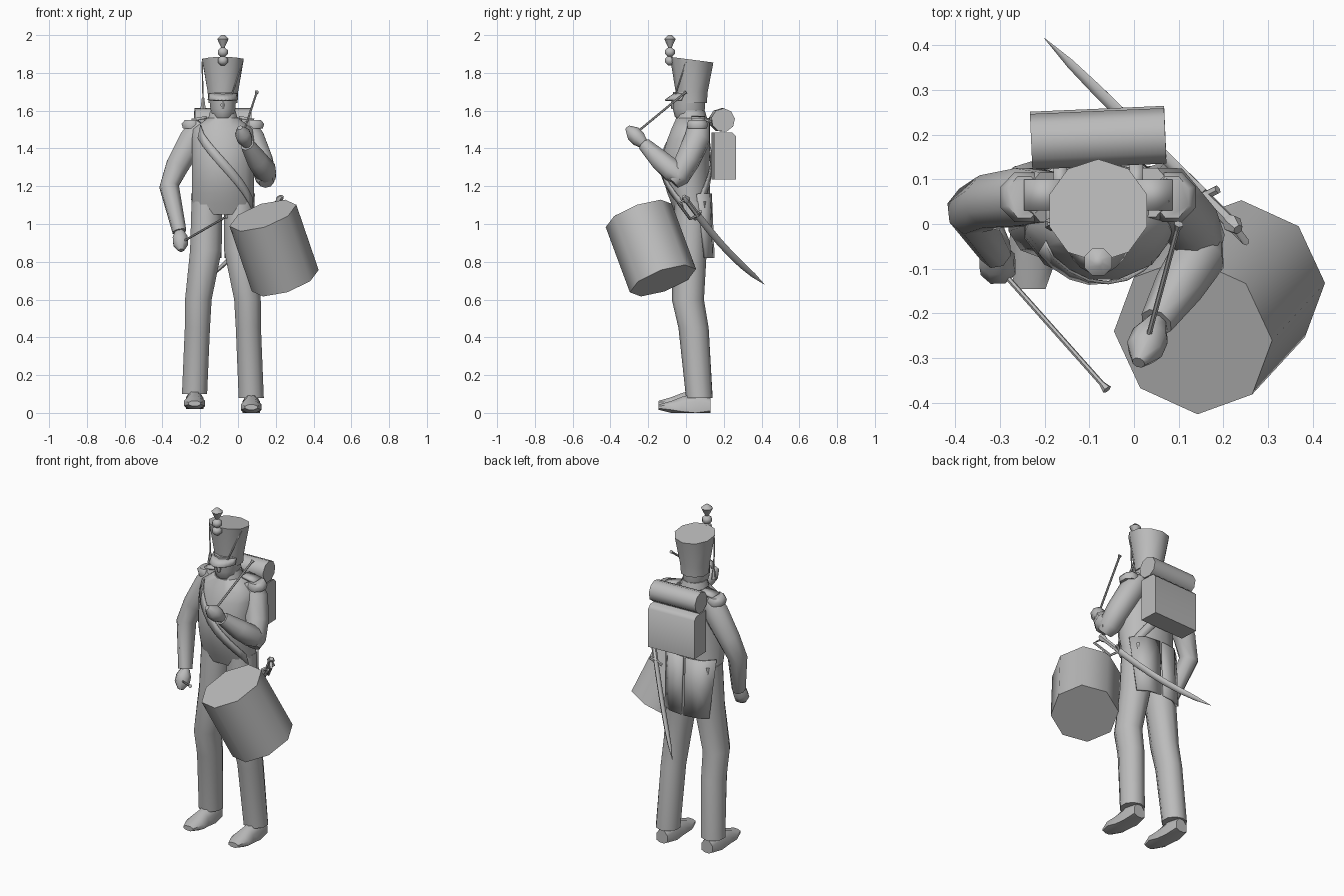
import bpy, bmesh, math
from mathutils import Vector, Matrix

if "Cube" in bpy.data.objects:
    bpy.data.objects.remove(bpy.data.objects["Cube"])

grey = bpy.data.materials.new("plain grey")
grey.use_nodes = True
shade = (0.5, 0.5, 0.5, 1)
grey.diffuse_color = shade
grey.node_tree.nodes["Principled BSDF"].inputs["Base Color"].default_value = shade


def finish(name, bm):
    bmesh.ops.recalc_face_normals(bm, faces=bm.faces)
    mesh = bpy.data.meshes.new(name)
    bm.to_mesh(mesh)
    bm.free()
    part = bpy.data.objects.new(name, mesh)
    bpy.context.collection.objects.link(part)
    mesh.materials.append(grey)
    bpy.ops.object.select_all(action='DESELECT')
    part.select_set(True)
    bpy.context.view_layer.objects.active = part
    bpy.ops.object.shade_smooth_by_angle(angle=math.radians(55))
    return part


def skin(bm, rows, closed):
    for row, following in zip(rows, rows[1:]):
        for k in range(len(row) - (not closed)):
            j = (k + 1) % len(row)
            bm.faces.new((row[k], row[j], following[j], following[k]))


def loft(name, path, widths, depths=None, sides=8, level=False, floor=None, phase=0.5):
    """Skin of elliptical rings along a path; level rings lie flat, others turn with the path."""
    depths = depths or widths
    bm = bmesh.new()
    path = [Vector(p) for p in path]
    loops = []
    turn = Matrix.Identity(3).to_quaternion()
    heading = Vector((0, 0, math.copysign(1, path[-1].z - path[0].z)))
    for i, centre in enumerate(path):
        ahead = (path[min(i + 1, len(path) - 1)] - path[max(i - 1, 0)]).normalized()
        if not level:
            turn = heading.rotation_difference(ahead) @ turn
            heading = ahead
        loop = []
        for k in range(sides):
            a = math.tau * (k + phase) / sides
            corner = centre + turn @ Vector((widths[i] * math.cos(a), depths[i] * math.sin(a), 0))
            if floor is not None:
                corner.z = max(corner.z, floor)
            loop.append(bm.verts.new(corner))
        loops.append(loop)
    skin(bm, loops, True)
    bm.faces.new(loops[0])
    bm.faces.new(loops[-1])
    return finish(name, bm)


def column(name, x, y, heights, widths, depths=None, sides=10):
    return loft(name, [(x, y, z) for z in heights], widths, depths, sides, level=True)


def rod(name, start, end, radius, sides=6):
    return loft(name, [start, end], [radius, radius], sides=sides)


def sheet(name, rows, thickness):
    """Thin panel through rows of points."""
    bm = bmesh.new()
    skin(bm, [[bm.verts.new(p) for p in row] for row in rows], False)
    part = finish(name, bm)
    solid = part.modifiers.new("thickness", 'SOLIDIFY')
    solid.thickness = thickness
    solid.offset = 0
    return part


MIDDLE = -.08
HEM, SHOULDER = 1.05, 1.56


def body(t):
    """Height, half width, front and back of the jacket, from hem to shoulder."""
    z = HEM + t * (SHOULDER - HEM)
    return z, .17 * (1 - t ** 20 / 2), -.055 - .075 * math.sin(math.pi * t), .13


def on_body(angle, t, gap):
    z, width, front, back = body(t)
    x = MIDDLE + (width + gap) * math.cos(angle)
    return x, (front + back) / 2 + ((back - front) / 2 + gap) * math.sin(angle), z


# Jacket and collar
rings = [body(i / 9) for i in range(10)]
loft("jacket", [(MIDDLE, (front + back) / 2, z) for z, width, front, back in rings],
     [width for z, width, front, back in rings],
     [(back - front) / 2 for z, width, front, back in rings], 12, level=True)
column("collar", MIDDLE, .03, (1.53, 1.6), (.09, .07))

# Cross belt from the right shoulder to the left hip
for name, side in (("belt_front", -1), ("belt_back", 1)):
    rows = []
    for i in range(9):
        along = i / 8
        angle = side * math.radians(140 - 115 * along)
        middle = .86 - .76 * along
        rows.append([on_body(angle, middle + edge, .004) for edge in (.07, -.07)])
    sheet(name, rows, .006)

# Legs, boots and coat tails on each side
for side, label, floor in ((-1, "right", .02), (1, "left", 0)):
    hip, thigh, knee, shin, ankle = [MIDDLE + side * reach for reach in (.085, .09, .13, .135, .15)]
    loft(label + "_leg", [(hip, .03, 1.12), (thigh, .02, .86), (knee, .01, .6), (shin, .04, .45),
                          (ankle, .07, floor + .08)],
         (.085, .088, .074, .07, .07), (.09, .09, .085, .08, .07), 10, level=True)
    loft(label + "_boot", [(ankle, y, floor + .03) for y in (.13, .05, -.02, -.08, -.145)],
         (.04, .05, .05, .06, .035), (.05, .08, .06, .035, .015), floor=floor)
    rows = []
    for i in range(3):
        drop = i / 2
        width = .165 - .02 * drop
        back = .13 + .015 * drop
        z = 1.16 - .34 * drop
        rows.append([(MIDDLE + side * width * part, y, z)
                     for part, y in ((.06, back), (.6, back - .01), (1, .06 + .04 * drop))])
    sheet(label + "_tail", rows, .014)


def hand(name, wrist, reach):
    """Closed fist swelling from the wrist; gives back the grip point."""
    wrist, reach = Vector(wrist), Vector(reach)
    loft(name, [wrist + reach * i / 3 for i in range(4)], (.025, .042, .042, .015))
    return wrist + reach * .6


def drumstick(name, grip, end):
    end = Vector(end)
    neck = end.lerp(grip, .05)
    rod(name, grip, neck, .006)
    loft(name + "_tip", [neck, end], (.006, .011), sides=6)


# Lowered right arm
wrist = (-.31, -.06, .96)
loft("right_arm", [(-.19, .06, 1.53), (-.24, .06, 1.45), (-.32, .05, 1.31), (-.365, .03, 1.2), wrist],
     (.06, .075, .066, .054, .038), (.06, .07, .064, .058, .042))
drumstick("right_stick", hand("right_hand", wrist, (.01, -.06, -.1)), (-.06, -.37, 1.04))

# Raised left arm
wrist = (.05, -.22, 1.42)
loft("left_upper_arm", [(.03, .07, 1.53), (.075, .06, 1.45), (.12, .01, 1.34), (.145, -.04, 1.25), (.15, -.07, 1.22)],
     (.06, .072, .068, .06, .04))
loft("left_forearm", [(.16, -.02, 1.24), (.145, -.07, 1.28), (.1, -.14, 1.34), wrist],
     (.04, .062, .056, .038))
drumstick("left_stick", hand("left_hand", wrist, (-.04, -.09, .09)), (.1, 0, 1.7))

# Epaulettes with shoulder straps
for label, side in (("right", -1), ("left", 1)):
    x = MIDDLE + side * .165
    column(label + "_epaulette", x, .06, (1.505, 1.53, 1.55), (.05, .058, .04), (.055, .06, .05), 8)
    sheet(label + "_shoulder_strap", [[(x, y, 1.55), (x - side * .08, y, 1.565)] for y in (.03, .1)], .015)

# Head and nose
column("head", MIDDLE, .015, (1.54, 1.57, 1.61, 1.7), (.045, .055, .07, .075), (.05, .075, .085, .085))
column("nose", MIDDLE, -.068, (1.66, 1.63, 1.61), (.008, .014, .01), sides=6)

# Tall cap, wider at the top, which slopes back
cap = column("cap", MIDDLE, .03, (1.64, 1.7, 1.87), (.08, .085, .115))
for vert in cap.data.vertices:
    if vert.co.z > 1.8:
        vert.co.z -= (vert.co.y - .03) * .13

# Visor and cord at the front of the cap
arc = [math.radians(200 + 14 * i) for i in range(11)]
sheet("visor", [[(MIDDLE + width * math.cos(a), .02 + depth * math.sin(a), z) for a in arc]
                for width, depth, z in ((.078, .08, 1.69), (.082, .13, 1.655))], .008)
rod("cap_cord", (MIDDLE + .105, 0, 1.86), (MIDDLE + .05, -.055, 1.69), .004)

# Pompon beads and flared plume
for label, z in (("lower", 1.865), ("upper", 1.91)):
    column(label + "_pompon", MIDDLE, -.085, [z + step * .025 for step in (-1, -.4, .4, 1)],
           (.012, .028, .028, .01), sides=8)
column("plume", MIDDLE, -.085, (1.93, 1.98, 2), (.008, .033, .01), sides=8)

# Hanging cord and tassel
rod("tassel_cord", (-.19, 0, 1.86), (-.185, 0, 1.66), .004)
column("tassel", -.185, 0, (1.67, 1.61), (.007, .016), sides=6)

# Knapsack, rolled coat and carrying straps
turn = Matrix.Rotation(math.radians(2.5), 3, 'Z')
bm = bmesh.new()
bmesh.ops.create_cube(bm, size=1)
for vert in bm.verts:
    x, y, z = vert.co
    vert.co = turn @ Vector((x * .3, y * .115, z * .25)) + Vector((MIDDLE, .2, 1.36))
bmesh.ops.bevel(bm, geom=[e for e in bm.edges if all(v.co.y > .2 and v.co.z > 1.4 for v in e.verts)],
                offset=.02, segments=1, affect='EDGES')
finish("knapsack", bm)
half = turn @ Vector((.15, 0, 0))
roll = Vector((MIDDLE, .19, 1.55))
rod("rolled_coat", roll - half, roll + half, .063, 9)
for label, side in (("right", -1), ("left", 1)):
    x = MIDDLE + side * .085
    sheet(label + "_pack_strap", [[(x + edge, y, z) for edge in (-.015, .015)]
                                  for y, z in ((.14, 1.54), (.07, 1.56))], .01)

# Tilted drum
loft("drum", [(.132, -.25, 1.045), (.25, -.122, .7)], [.186] * 2, phase=0)

# Curved sabre: the blade sags between hilt and tip
hilt, tip = Vector((.22, 0, 1.13)), Vector((-.2, .415, .68))


def along_sabre(t):
    return hilt.lerp(tip, t) - Vector((0, 0, .035 * math.sin(math.pi * t)))


steps = [.15 + .85 * i / 6 for i in range(7)]
taper = [.018 * (1.05 - t ** 8) for t in steps]
loft("sabre_blade", [along_sabre(t) for t in steps], [w * .6 for w in taper], taper, 6)
guard = along_sabre(.15)
rod("sabre_grip", guard, hilt, .014)
loft("sabre_pommel", [along_sabre(t) for t in (.03, 0, -.03)], (.012, .022, .012), sides=6)
across = Vector((.03, .015, .02))
rod("sabre_crossguard", guard - across, guard + across, .01)
bow = Vector((.03, -.04, -.02))
loft("sabre_knuckle_bow", [guard, guard + bow, hilt + bow, hilt], [.008] * 4, sides=6)
